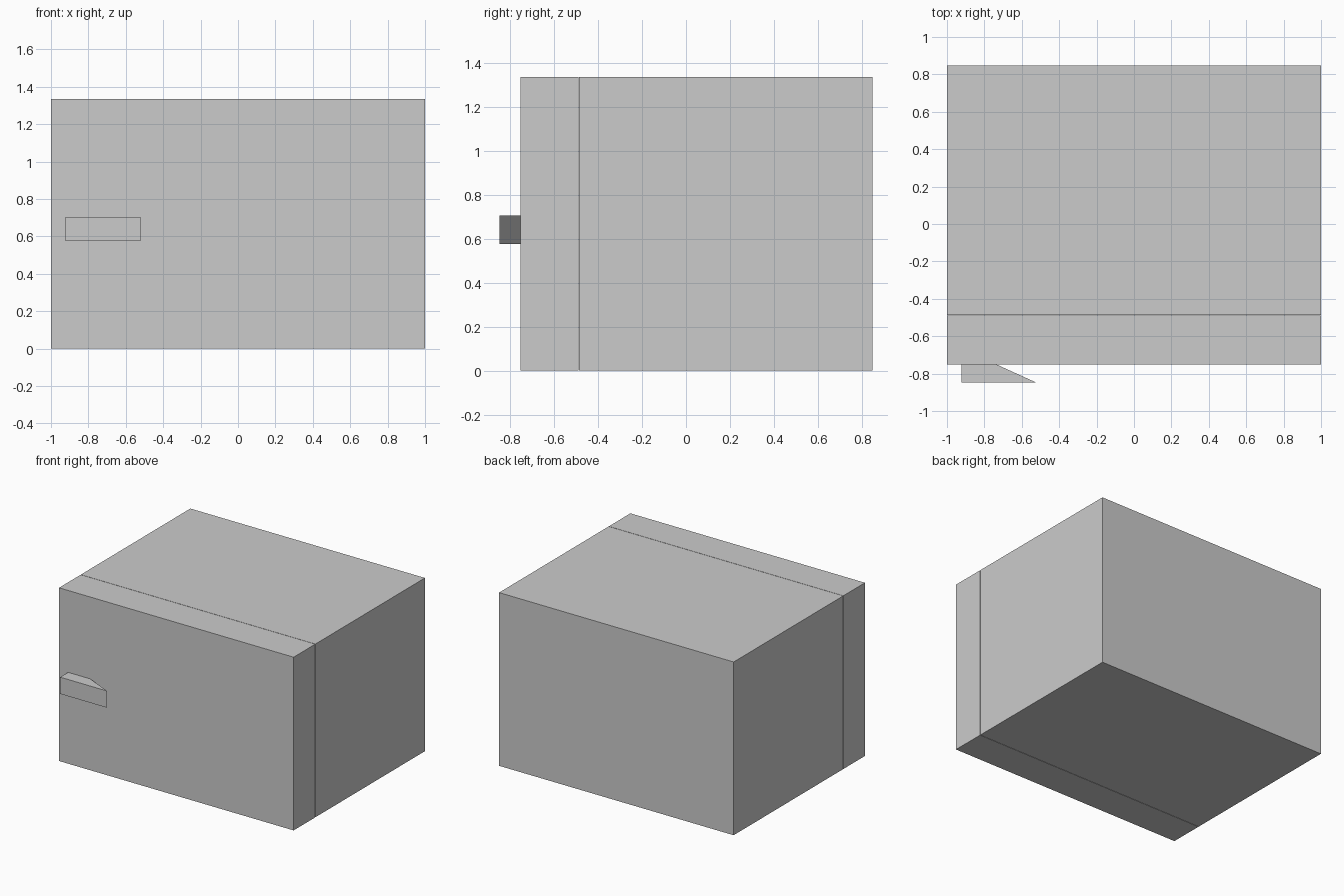
import bpy
import bmesh

if "Cube" in bpy.data.objects:
    bpy.data.objects.remove(bpy.data.objects["Cube"])


def prism(name, outline, z0, z1):
    """Extrude a top-view outline from z0 up to z1."""
    bm = bmesh.new()
    face = bm.faces.new([bm.verts.new((x, y, z0)) for x, y in outline])
    top = bmesh.ops.extrude_face_region(bm, geom=[face])["geom"]
    verts = [g for g in top if isinstance(g, bmesh.types.BMVert)]
    bmesh.ops.translate(bm, verts=verts, vec=(0, 0, z1 - z0))
    bmesh.ops.recalc_face_normals(bm, faces=bm.faces)
    mesh = bpy.data.meshes.new(name)
    bm.to_mesh(mesh)
    bm.free()
    obj = bpy.data.objects.new(name, mesh)
    bpy.context.collection.objects.link(obj)
    return obj


def rect(x0, x1, y0, y1):
    return [(x0, y0), (x1, y0), (x1, y1), (x0, y1)]


HEIGHT = 1.335
FRONT, BACK, SEAM, GAP = -0.751, 0.848, -0.487, 0.003

# Main cabinet and the thick front door, parted by a hairline seam
prism("cabinet_body", rect(-1, 1, SEAM + GAP / 2, BACK), 0, HEIGHT)
prism("front_door", rect(-1, 1, FRONT, SEAM - GAP / 2), 0, HEIGHT)

# Door handle with a slanted underside toward its free end
prism("door_handle",
      [(-0.922, -0.848), (-0.522, -0.848), (-0.735, FRONT), (-0.922, FRONT)],
      0.575, 0.704)
